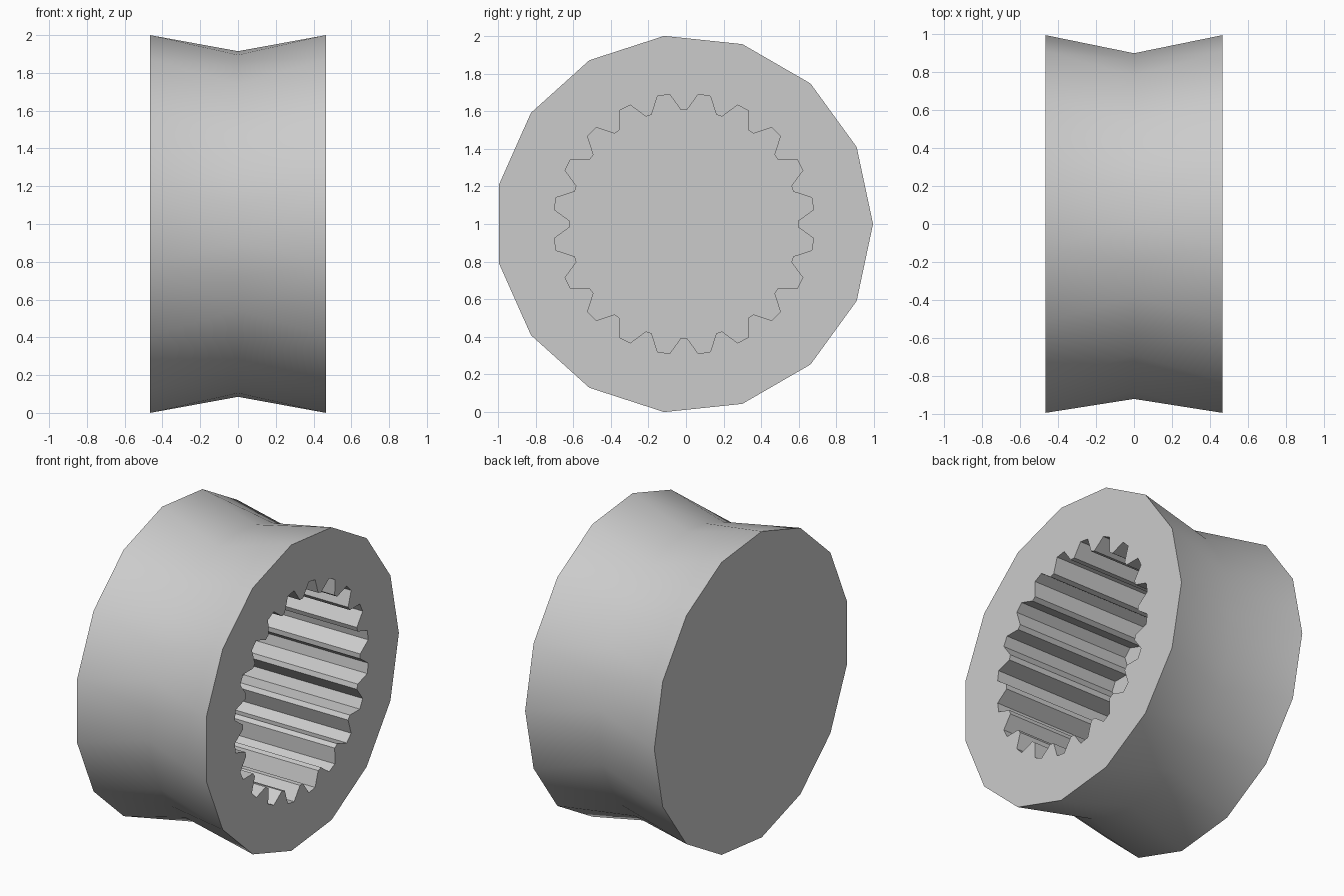
import bpy, bmesh
from math import radians, sin, cos

cube = bpy.data.objects.get("Cube")
if cube:
    bpy.data.objects.remove(cube, do_unlink=True)

HALF, CY, CZ = 0.467, -0.011, 1.0
SIDES, TEETH = 15, 20
END_R, WAIST_R = 1.0055, 0.915
TIP_R, ROOT_R = 0.6935, 0.606
FLOOR_X = -0.37

bm = bmesh.new()


def ring(x, polar):
    """Vertices at x from (radius, degrees) pairs around the axle."""
    return [bm.verts.new((x, CY + r * cos(radians(a)), CZ + r * sin(radians(a))))
            for r, a in polar]


def loop_edges(verts):
    return [bm.edges.get(p) or bm.edges.new(p) for p in zip(verts, verts[1:] + verts[:1])]


# Outer body: two 15-sided ends meeting a 30-sided waist
step = 360 / SIDES
end_polar = [(END_R, step * i) for i in range(SIDES)]
waist = ring(0, [(WAIST_R, step * i + d) for i in range(SIDES) for d in (-6, 6)])
closed_end, open_end = ring(-HALF, end_polar), ring(HALF, end_polar)
for end in (closed_end, open_end):
    for i in range(SIDES):
        j = (i + 1) % SIDES
        bm.faces.new((end[i], waist[2 * i], waist[2 * i + 1]))
        bm.faces.new((end[i], waist[2 * i + 1], waist[2 * j], end[j]))
bm.faces.new(closed_end)

# Toothed socket: walls and floor
pitch = 360 / TEETH
gear = []
for i in range(TEETH):
    a = pitch * i
    gear += [(ROOT_R, a - 1.5), (ROOT_R, a + 1.5),
             (TIP_R, a + pitch / 2 - 2.7), (TIP_R, a + pitch / 2 + 2.7)]
rim, base = ring(HALF, gear), ring(FLOOR_X, gear)
for i in range(len(rim)):
    j = (i + 1) % len(rim)
    bm.faces.new((rim[i], rim[j], base[j], base[i]))
bm.faces.new(base)

# Flat face around the socket
bmesh.ops.triangle_fill(bm, use_beauty=True, edges=loop_edges(open_end) + loop_edges(rim))
bmesh.ops.recalc_face_normals(bm, faces=bm.faces)

mesh = bpy.data.meshes.new("toothed_roller")
bm.to_mesh(mesh)
bm.free()
roller = bpy.data.objects.new("toothed_roller", mesh)
bpy.context.collection.objects.link(roller)

# Plain grey material
grey = bpy.data.materials.new("light_grey")
grey.use_nodes = True
colour = (0.6, 0.6, 0.6, 1)
grey.diffuse_color = colour
grey.node_tree.nodes["Principled BSDF"].inputs["Base Color"].default_value = colour
mesh.materials.append(grey)

# Smooth barrel, crisp rims and teeth
bpy.ops.object.select_all(action="DESELECT")
roller.select_set(True)
bpy.context.view_layer.objects.active = roller
bpy.ops.object.shade_smooth_by_angle(angle=radians(30))
